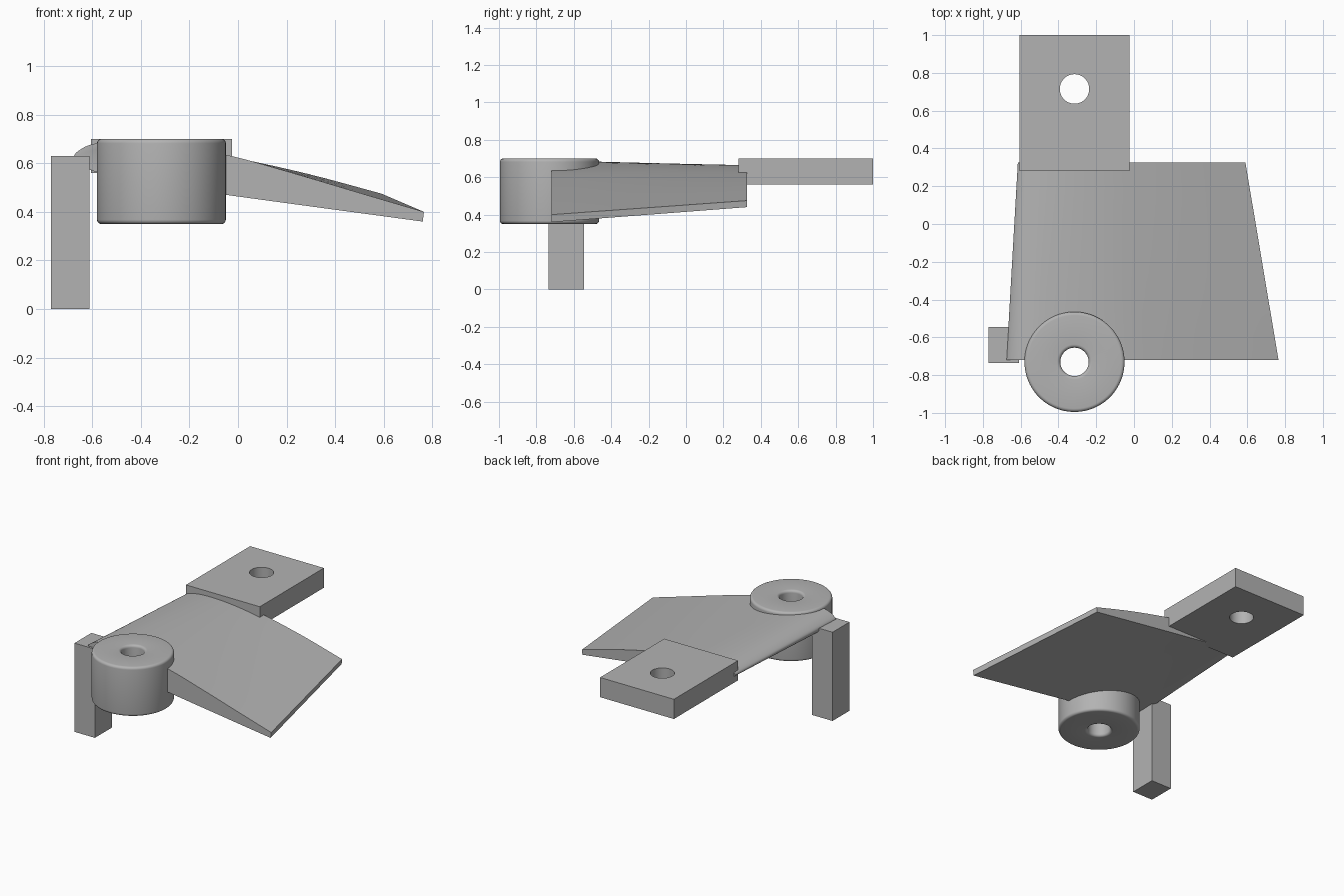
import bpy, bmesh, math
from mathutils import Vector

if "Cube" in bpy.data.objects:
    bpy.data.objects.remove(bpy.data.objects["Cube"])

grey = bpy.data.materials.new("plain grey")
grey.use_nodes = True
colour = (0.45, 0.45, 0.45, 1)
grey.diffuse_color = colour
grey.node_tree.nodes["Principled BSDF"].inputs["Base Color"].default_value = colour


def finish(name, bm, smooth=False):
    bmesh.ops.recalc_face_normals(bm, faces=bm.faces)
    mesh = bpy.data.meshes.new(name)
    bm.to_mesh(mesh)
    bm.free()
    obj = bpy.data.objects.new(name, mesh)
    bpy.context.collection.objects.link(obj)
    mesh.materials.append(grey)
    if smooth:
        bpy.ops.object.select_all(action="DESELECT")
        obj.select_set(True)
        bpy.context.view_layer.objects.active = obj
        bpy.ops.object.shade_smooth_by_angle(angle=math.radians(30))
    return obj


def box(name, low, high):
    bm = bmesh.new()
    bmesh.ops.create_cube(bm, size=1)
    for v in bm.verts:
        v.co = [a + (c + 0.5) * (b - a) for a, b, c in zip(low, high, v.co)]
    return finish(name, bm)


def cut_hole(obj, x, y, radius):
    bm = bmesh.new()
    bmesh.ops.create_cone(bm, cap_ends=True, segments=64, radius1=radius, radius2=radius, depth=2)
    bmesh.ops.translate(bm, verts=bm.verts, vec=(x, y, 0.6))
    cutter = finish(obj.name + "_cutter", bm, True)
    cutter.hide_render = True
    cutter.hide_set(True)
    cutter.display_type = "WIRE"
    mod = obj.modifiers.new("hole", "BOOLEAN")
    mod.operation = "DIFFERENCE"
    mod.solver = "EXACT"
    mod.object = cutter


def spline(points, steps=5):
    """Smooth open curve through the points."""
    pts = [Vector(p) for p in points]
    pts = [2 * pts[0] - pts[1]] + pts + [2 * pts[-1] - pts[-2]]
    out = []
    for a, b, c, d in zip(pts, pts[1:], pts[2:], pts[3:]):
        for i in range(steps):
            t = i / steps
            out.append(0.5 * (2 * b + (c - a) * t + (2 * a - 5 * b + 4 * c - d) * t * t
                              + (3 * b - a - 3 * c + d) * t ** 3))
    return out + [pts[-2]]


# Wing: tapered loft between two rounded-nose sections
front = spline([(.765, .40), (.5, .478), (.2, .567), (-.05, .635), (-.3, .675),
                (-.5, .69), (-.6, .678), (-.655, .652), (-.675, .625), (-.655, .592),
                (-.6, .57), (-.55, .556), (-.3, .508), (-.05, .47), (.76, .36)])
back = spline([(.59, .475), (.28, .558), (-.025, .625), (-.2, .652), (-.35, .664),
               (-.48, .662), (-.56, .65), (-.6, .635), (-.615, .618), (-.6, .602),
               (-.55, .588), (-.48, .577), (-.25, .546), (0, .515), (.587, .44)])
bm = bmesh.new()
rows = []
for i in range(9):
    t = i / 8
    section = [f.lerp(b, t) for f, b in zip(front, back)]
    rows.append([bm.verts.new((p.x, -.72 + 1.045 * t, p.y)) for p in section])
n = len(front)
for r, s in zip(rows, rows[1:]):
    for j in range(n):
        k = (j + 1) % n
        bm.faces.new((r[j], r[k], s[k], s[j]))
bm.faces.new(rows[0])
bm.faces.new(rows[-1][::-1])
wing = finish("wing", bm, True)

# Hub: turned ring with rounded rims
hub_x, hub_y = -.315, -.73
inner, outer, low, high, fillet = .075, .265, .35, .70, .018
corners = [(outer, high, 0), (inner, high, 90), (inner, low, 180), (outer, low, 270)]
profile = []
for radius, z, start in corners:
    side = -1 if radius == outer else 1
    cx = radius + side * fillet
    cz = z - fillet if z == high else z + fillet
    for i in range(6):
        a = math.radians(start + 18 * i)
        profile.append((cx + fillet * math.cos(a), cz + fillet * math.sin(a)))
bm = bmesh.new()
verts = [bm.verts.new((r, 0, z)) for r, z in profile]
edges = [bm.edges.new((v, verts[i - 1])) for i, v in enumerate(verts)]
bmesh.ops.spin(bm, geom=verts + edges, cent=(0, 0, 0), axis=(0, 0, 1),
               angle=math.tau, steps=96, use_merge=True)
bmesh.ops.remove_doubles(bm, verts=bm.verts, dist=1e-5)
bmesh.ops.translate(bm, verts=bm.verts, vec=(hub_x, hub_y, 0))
hub = finish("hub_ring", bm, True)
cut_hole(wing, hub_x, hub_y, .15)

# Mounting plate with a bolt hole
plate = box("mounting_plate", (-.605, .28, .56), (-.025, 1, .70))
cut_hole(plate, hub_x, .715, .078)

# Post
box("post", (-.77, -.735, 0), (-.61, -.545, .63))
